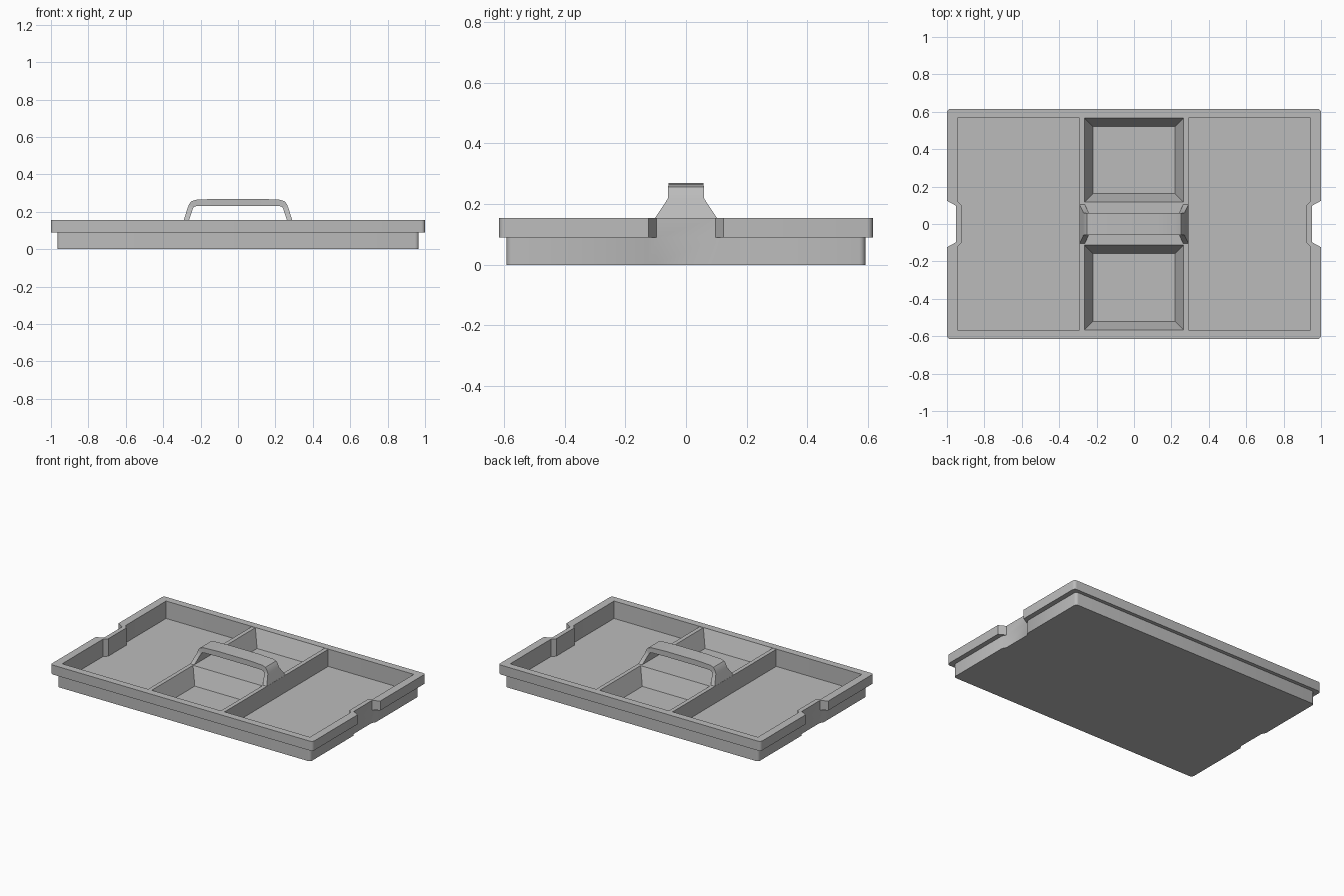
import bpy, bmesh, math

default = bpy.data.objects.get("Cube")
if default:
    bpy.data.objects.remove(default, do_unlink=True)

grey = bpy.data.materials.new("plain_grey")
grey.use_nodes = True
colour = (0.5, 0.5, 0.5, 1)
grey.diffuse_color = colour
grey.node_tree.nodes["Principled BSDF"].inputs["Base Color"].default_value = colour


def finish(bm, name, smooth=30):
    """Turn a bmesh into a named, shaded object."""
    bmesh.ops.remove_doubles(bm, verts=bm.verts, dist=0.0002)
    bmesh.ops.recalc_face_normals(bm, faces=bm.faces)
    mesh = bpy.data.meshes.new(name)
    bm.to_mesh(mesh)
    bm.free()
    mesh.materials.append(grey)
    obj = bpy.data.objects.new(name, mesh)
    bpy.context.collection.objects.link(obj)
    bpy.ops.object.select_all(action="DESELECT")
    obj.select_set(True)
    bpy.context.view_layer.objects.active = obj
    bpy.ops.object.shade_smooth_by_angle(angle=math.radians(smooth))
    return obj


def loft(bm, loops, cap=True):
    """Skin closed loops of equal length."""
    rings = [[bm.verts.new(p) for p in loop] for loop in loops]
    n = len(rings[0])
    for a, b in zip(rings, rings[1:]):
        for i in range(n):
            j = (i + 1) % n
            bm.faces.new((a[i], a[j], b[j], b[i]))
    if cap:
        bm.faces.new(rings[0])
        bm.faces.new(rings[-1])


def outline(hx, hy, radius, notch_x, z):
    """Rounded rectangle with a finger notch in each short end."""
    pts = []
    for side in (1, -1):
        pts += [(side * hx, side * -0.124), (side * notch_x, side * -0.098),
                (side * notch_x, side * 0.098), (side * hx, side * 0.124)]
        for quarter in (0, 1):
            sx = side * (1 - 2 * quarter)
            for k in range(5):
                a = math.radians(90 * k / 4 + 90 * quarter)
                cx, cy = sx * (hx - radius), side * (hy - radius)
                pts.append((cx + side * radius * math.cos(a),
                            cy + side * radius * math.sin(a)))
    return [(x, y, z) for x, y in pts]


# Tray shell: narrow body, overhanging rim, hollow inside
TOP, STEP, FLOOR = 0.155, 0.09, 0.035
NOTCH = 0.952
bm = bmesh.new()
loft(bm, [
    outline(0.966, 0.591, 0.02, NOTCH, 0),
    outline(0.966, 0.591, 0.02, NOTCH, STEP),
    outline(1.0, 0.616, 0.02, NOTCH, STEP),
    outline(1.0, 0.616, 0.02, NOTCH, TOP),
    outline(0.945, 0.566, 0.002, 0.921, TOP),
    outline(0.945, 0.566, 0.002, 0.921, FLOOR),
])
finish(bm, "tray_shell")

# Centre console: two sloped wells between upright dividers
LID = 0.153
xs = (-0.292, -0.264, 0.264, 0.292)
ys = (-0.566, -0.113, 0.118, 0.566)
bm = bmesh.new()
for i in range(3):
    for j in range(3):
        cell = [(xs[i], ys[j]), (xs[i + 1], ys[j]),
                (xs[i + 1], ys[j + 1]), (xs[i], ys[j + 1])]
        if i == 1 and j != 1:
            s = 0.045
            low = [(xs[1] + s, ys[j] + s), (xs[2] - s, ys[j] + s),
                   (xs[2] - s, ys[j + 1] - s), (xs[1] + s, ys[j + 1] - s)]
            a = [bm.verts.new((x, y, LID)) for x, y in cell]
            b = [bm.verts.new((x, y, FLOOR + 0.004)) for x, y in low]
            for k in range(4):
                m = (k + 1) % 4
                bm.faces.new((a[k], a[m], b[m], b[k]))
            bm.faces.new(b)
        else:
            bm.faces.new([bm.verts.new((x, y, LID)) for x, y in cell])
bmesh.ops.remove_doubles(bm, verts=bm.verts, dist=0.0002)
rim_edges = [e for e in bm.edges if e.is_boundary]
made = bmesh.ops.extrude_edge_only(bm, edges=rim_edges)["geom"]
for v in made:
    if isinstance(v, bmesh.types.BMVert):
        v.co.z = FLOOR - 0.01
bmesh.ops.holes_fill(bm, edges=[e for e in bm.edges if e.is_boundary], sides=0)
finish(bm, "centre_console", 20)

# Carry handle: outer x, outer z, inner x, inner z, half width
half = [
    (0.292, 0.150, 0.263, 0.150, 0.105),
    (0.270, 0.218, 0.242, 0.215, 0.060),
    (0.262, 0.240, 0.237, 0.224, 0.060),
    (0.250, 0.256, 0.229, 0.229, 0.059),
    (0.225, 0.264, 0.215, 0.230, 0.058),
    (0.120, 0.269, 0.120, 0.232, 0.058),
]
stations = [(-a, b, -c, d, w) for a, b, c, d, w in half] + half[::-1]
bm = bmesh.new()
loft(bm, [[(ox, -w, oz), (ox, w, oz), (ix, w, iz), (ix, -w, iz)]
          for ox, oz, ix, iz, w in stations])
finish(bm, "carry_handle", 35)
